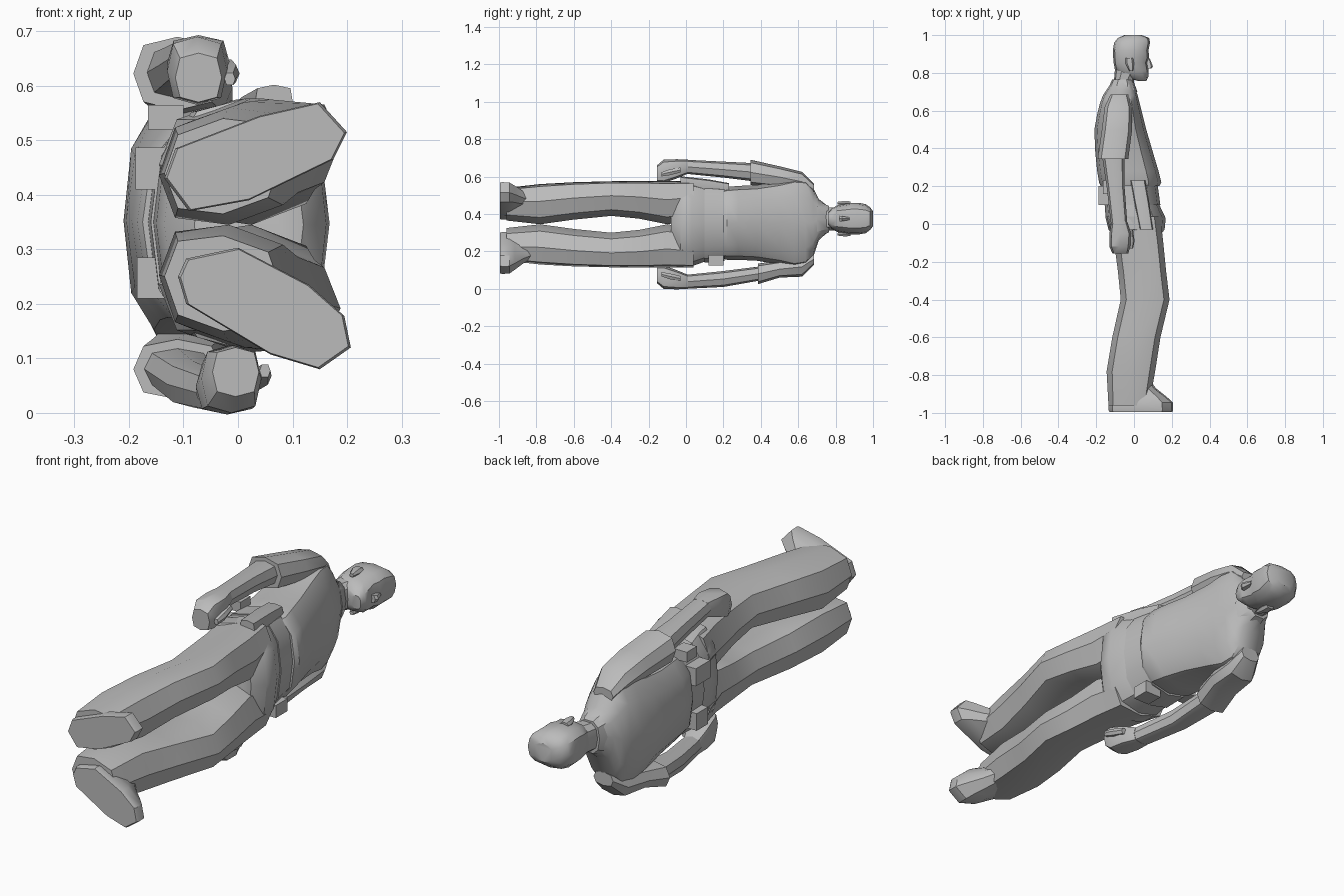
import bpy, bmesh, math

if "Cube" in bpy.data.objects:
    bpy.data.objects.remove(bpy.data.objects["Cube"])

grey = bpy.data.materials.new("plain_grey")
grey.use_nodes = True
COL = (0.5, 0.5, 0.5, 1)
grey.diffuse_color = COL
grey.node_tree.nodes["Principled BSDF"].inputs["Base Color"].default_value = COL
MID = 0.345  # height of the lying body's mirror plane
parts = []


def finish(name, bm):
    bmesh.ops.recalc_face_normals(bm, faces=bm.faces)
    me = bpy.data.meshes.new(name)
    bm.to_mesh(me)
    bm.free()
    me.materials.append(grey)
    ob = bpy.data.objects.new(name, me)
    bpy.context.collection.objects.link(ob)
    parts.append(ob)


def skin(name, rings):
    """Join rings of points into a closed skin."""
    bm = bmesh.new()
    rings = [[bm.verts.new(co) for co in ring] for ring in rings]
    for a, b in zip(rings, rings[1:]):
        for i in range(len(a)):
            j = (i + 1) % len(a)
            bm.faces.new((a[i], a[j], b[j], b[i]))
    bm.faces.new(rings[0])
    bm.faces.new(rings[-1])
    finish(name, bm)


def loft(name, sections, n=8, p=0.75, skew=0, side=1, lean=0):
    """Skin rounded sections (y, x0, x1, z0, z1); side=-1 mirrors to the left."""
    rings = []
    for y, x0, x1, z0, z1 in sections:
        ring = []
        for i in range(n):
            a = 2 * math.pi * i / n
            c, s = math.cos(a), math.sin(a)
            dx = math.copysign(abs(c) ** p, c) * (x1 - x0) / 2
            z = (z0 + z1) / 2 + math.copysign(abs(s) ** p, s) * (z1 - z0) / 2 + skew * dx
            x = (x0 + x1) / 2 + dx + lean * max(0, 0.3 - y)
            ring.append((x, y, MID + side * (z - MID)))
        rings.append(ring)
    skin(name, rings)


def shoe(name, outline, slope):
    """Stack shrinking copies of the (x, z) sole outline towards the ankle."""
    cx = sum(q[0] for q in outline) / len(outline)
    cz = sum(q[1] for q in outline) / len(outline)
    levels = [(-0.995, 0.97, 0), (-0.985, 1, 0), (-0.945, 0.99, 0),
              (-0.915, 0.85, -0.01), (-0.87, 0.65, -0.035), (-0.82, 0.5, -0.05)]
    skin(name, [[(cx + (x - cx) * k + off, y, cz + (z - cz) * k + slope * off)
                 for x, z in outline] for y, k, off in levels])


def box(name, x, y, z):
    bm = bmesh.new()
    bmesh.ops.create_cube(bm, size=1)
    for v in bm.verts:
        v.co = [(r[0] + r[1]) / 2 + c * (r[1] - r[0]) for r, c in zip((x, y, z), v.co)]
    finish(name, bm)


# Shirt and pelvis
loft("shirt", [(0.755, -0.115, -0.005, 0.30, 0.445), (0.71, -0.145, 0.01, 0.26, 0.48),
               (0.68, -0.165, 0.02, 0.17, 0.54), (0.64, -0.18, 0.03, 0.12, 0.59),
               (0.58, -0.195, 0.045, 0.11, 0.595),
               (0.50, -0.21, 0.065, 0.13, 0.575), (0.38, -0.205, 0.10, 0.15, 0.555),
               (0.28, -0.195, 0.13, 0.155, 0.55), (0.22, -0.185, 0.145, 0.155, 0.545),
               (0.20, -0.175, 0.135, 0.16, 0.54)], n=12)
loft("belt", [(0.205, -0.165, 0.125, 0.15, 0.55), (0.10, -0.16, 0.14, 0.14, 0.56)], n=12)
loft("trouser_seat", [(0.21, -0.16, 0.115, 0.16, 0.54), (0.10, -0.155, 0.135, 0.145, 0.555),
                      (0.03, -0.15, 0.168, 0.12, 0.575), (-0.03, -0.135, 0.162, 0.115, 0.577),
                      (-0.08, -0.08, 0.12, 0.20, 0.49)], n=12)
loft("collar", [(0.765, -0.115, -0.01, 0.30, 0.445), (0.755, -0.12, -0.002, 0.295, 0.45),
                (0.70, -0.145, 0.018, 0.27, 0.475)], n=10)

# Neck and head
loft("neck", [(0.70, -0.115, 0.0, 0.31, 0.435), (0.77, -0.105, 0.0, 0.31, 0.437),
              (0.83, -0.10, 0.03, 0.31, 0.44)], n=10)
loft("head", [(0.758, 0.02, 0.066, 0.345, 0.405), (0.78, -0.06, 0.076, 0.32, 0.43),
              (0.81, -0.10, 0.078, 0.303, 0.447), (0.855, -0.108, 0.07, 0.295, 0.455),
              (0.88, -0.11, 0.08, 0.29, 0.46), (0.92, -0.112, 0.077, 0.29, 0.46),
              (0.96, -0.105, 0.085, 0.297, 0.453), (0.985, -0.085, 0.08, 0.315, 0.435),
              (1.0, -0.05, 0.04, 0.335, 0.415)], n=12)
loft("nose", [(0.822, 0.06, 0.092, 0.357, 0.393), (0.835, 0.06, 0.10, 0.36, 0.39),
              (0.875, 0.06, 0.084, 0.368, 0.382)], n=6)
for nm, z in (("right_ear", 0.458), ("left_ear", 0.292)):
    loft(nm, [(0.81, -0.025, -0.005, z - 0.008, z + 0.008),
              (0.85, -0.045, 0.0, z - 0.014, z + 0.014),
              (0.88, -0.045, -0.005, z - 0.01, z + 0.01)], n=6)

# Limbs: each side differs a little in the sleeve and the swing of the arm
for nm, s, lean, cuff, out in (("right", 1, 0, 0.345, 0.69), ("left", -1, 0.15, 0.385, 0.665)):
    loft(nm + "_trouser_leg", [(0.04, -0.145, 0.14, 0.37, 0.575), (-0.10, -0.105, 0.155, 0.345, 0.577),
                               (-0.25, -0.085, 0.17, 0.375, 0.577), (-0.40, -0.07, 0.188, 0.39, 0.575),
                               (-0.60, -0.115, 0.14, 0.37, 0.57), (-0.78, -0.145, 0.112, 0.345, 0.56),
                               (-0.96, -0.135, 0.08, 0.365, 0.54)], skew=0.12, side=s)
    loft(nm + "_sleeve", [(0.685, -0.125, -0.03, 0.50, 0.56), (0.62, -0.155, -0.01, 0.52, 0.625),
                          (0.50, -0.17, -0.01, 0.54, out - 0.035), (cuff, -0.192, -0.03, 0.555, out)],
         side=s, lean=lean)
    loft(nm + "_forearm", [(0.40, -0.175, -0.05, 0.57, out - 0.02), (0.20, -0.145, -0.05, 0.595, 0.68),
                           (0.0, -0.122, -0.035, 0.615, 0.69)], side=s, lean=lean)
    loft(nm + "_hand", [(0.01, -0.12, -0.035, 0.615, 0.69), (-0.05, -0.13, -0.015, 0.59, 0.693),
                        (-0.12, -0.13, -0.02, 0.565, 0.69), (-0.155, -0.115, -0.03, 0.57, 0.66)],
         side=s, lean=lean, p=0.65)
    loft(nm + "_thumb", [(-0.03, -0.04, -0.005, 0.62, 0.65), (-0.09, -0.03, 0.003, 0.605, 0.64),
                         (-0.13, -0.025, -0.005, 0.60, 0.625)], n=6, side=s, lean=lean)

# Splayed shoes
shoe("right_shoe", [(-0.135, 0.43), (-0.09, 0.37), (0.02, 0.39), (0.175, 0.465),
                    (0.2, 0.515), (0.15, 0.57), (0.04, 0.545), (-0.115, 0.485)], 0.4)
shoe("left_shoe", [(-0.11, 0.25), (-0.095, 0.283), (0.0, 0.303), (0.13, 0.235), (0.195, 0.178),
                   (0.207, 0.12), (0.15, 0.08), (0.06, 0.107), (-0.095, 0.2)], -0.45)

# Belt equipment
loft("holster", [(0.23, -0.02, 0.06, 0.51, 0.565), (0.12, 0.0, 0.08, 0.51, 0.585),
                 (-0.03, 0.03, 0.102, 0.52, 0.602)], n=8, p=0.5)
box("front_pouch", (0.02, 0.10), (0.12, 0.20), (0.125, 0.18))
box("back_pouch", (-0.188, -0.13), (0.10, 0.20), (0.41, 0.487))
box("right_back_pouch", (-0.165, -0.10), (0.16, 0.23), (0.52, 0.565))
box("left_back_pouch", (-0.185, -0.12), (0.11, 0.19), (0.21, 0.285))

bpy.ops.object.select_all(action="DESELECT")
for ob in parts:
    ob.select_set(True)
bpy.context.view_layer.objects.active = parts[0]
bpy.ops.object.shade_smooth_by_angle(angle=math.radians(35))
